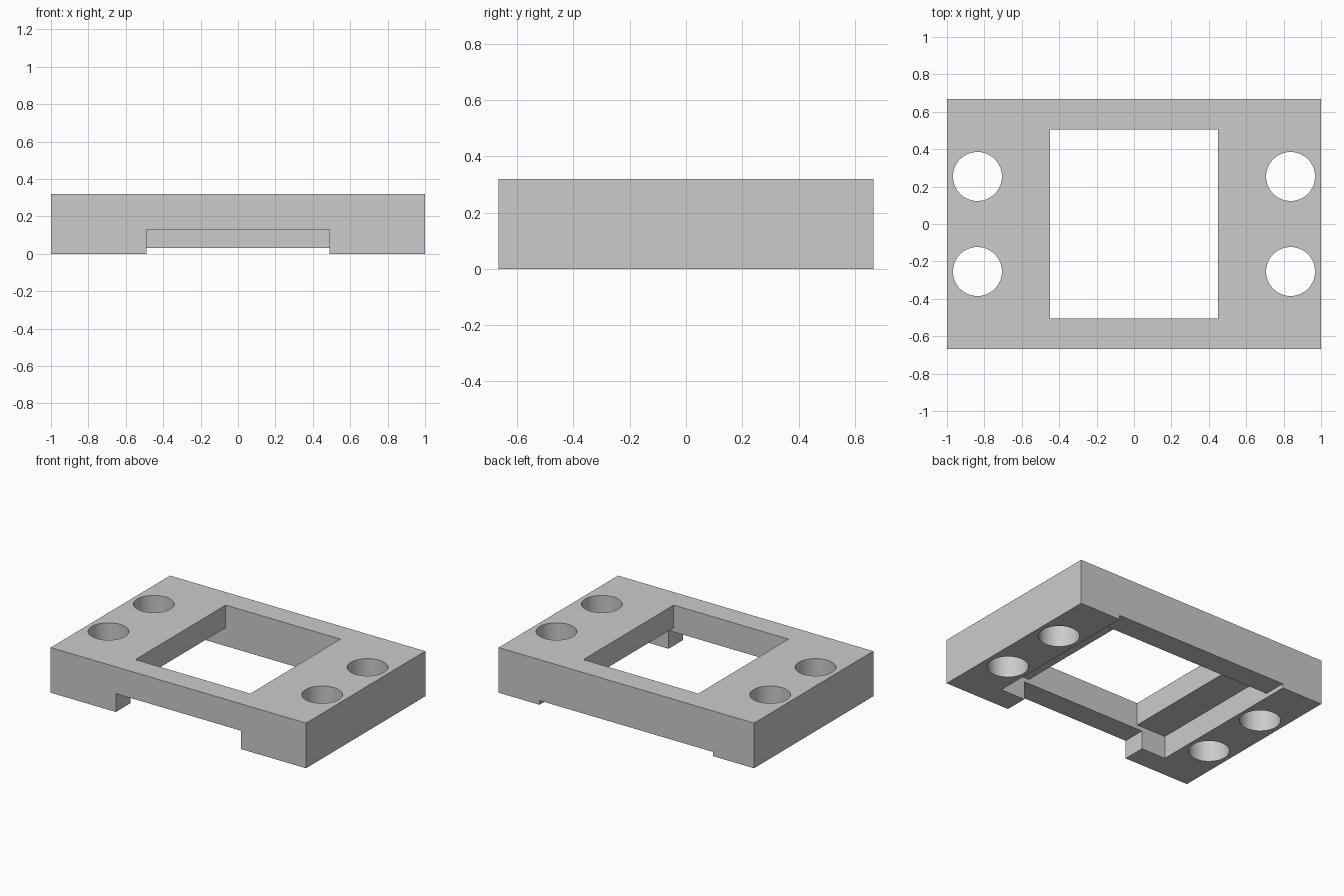
import bpy

# Remove the default cube
default = bpy.data.objects.get("Cube")
if default:
    bpy.data.objects.remove(default, do_unlink=True)

W, D, H = 1.0, 0.667, 0.32      # half width, half depth, height
WIN_X, WIN_Y = 0.45, 0.505      # half size of the window
REC_X = 0.68                    # half width of the underside recess
HOLE_X, HOLE_Y, HOLE_R = 0.837, 0.254, 0.131
OVER = 0.2                      # how far cutters reach past the body

grey = bpy.data.materials.new("plain_grey")
grey.use_nodes = True
colour = (0.6, 0.6, 0.6, 1)
grey.diffuse_color = colour
grey.node_tree.nodes["Principled BSDF"].inputs["Base Color"].default_value = colour


def box(name, low, high):
    """Box between two opposite corners."""
    bpy.ops.mesh.primitive_cube_add(size=1)
    ob = bpy.context.object
    ob.name = name
    for v in ob.data.vertices:
        v.co = [h if c > 0 else l for c, l, h in zip(v.co, low, high)]
    ob.data.materials.append(grey)
    return ob


def cut(target, cutter):
    """Subtract the cutter from the target, then discard it."""
    cutter.hide_render = True
    mod = target.modifiers.new("cut", "BOOLEAN")
    mod.operation = "DIFFERENCE"
    mod.solver = "EXACT"
    mod.object = cutter
    bpy.context.view_layer.objects.active = target
    bpy.ops.object.modifier_apply(modifier=mod.name)
    bpy.data.objects.remove(cutter, do_unlink=True)


# Solid body
plate = box("mounting_plate", (-W, -D, 0), (W, D, H))

# Underside recess, front notch and shallow back notch
cut(plate, box("recess_cutter", (-REC_X, -WIN_Y, -OVER), (REC_X, WIN_Y, H / 2)))
cut(plate, box("front_notch_cutter", (-0.49, -D - OVER, -OVER), (0.49, 0, 0.13)))
cut(plate, box("back_notch_cutter", (-REC_X, 0, -OVER), (REC_X, D + OVER, 0.03)))

# Central window
cut(plate, box("window_cutter", (-WIN_X, -WIN_Y, -OVER), (WIN_X, WIN_Y, H + OVER)))

# Four round through holes
for sx in (-1, 1):
    for sy in (-1, 1):
        bpy.ops.mesh.primitive_cylinder_add(
            vertices=64, radius=HOLE_R, depth=1,
            location=(sx * HOLE_X, sy * HOLE_Y, H / 2))
        hole = bpy.context.object
        hole.name = "hole_cutter"
        hole.data.materials.append(grey)
        cut(plate, hole)

# Smooth hole walls, sharp edges elsewhere
bpy.ops.object.select_all(action="DESELECT")
plate.select_set(True)
bpy.context.view_layer.objects.active = plate
bpy.ops.object.shade_smooth_by_angle()
